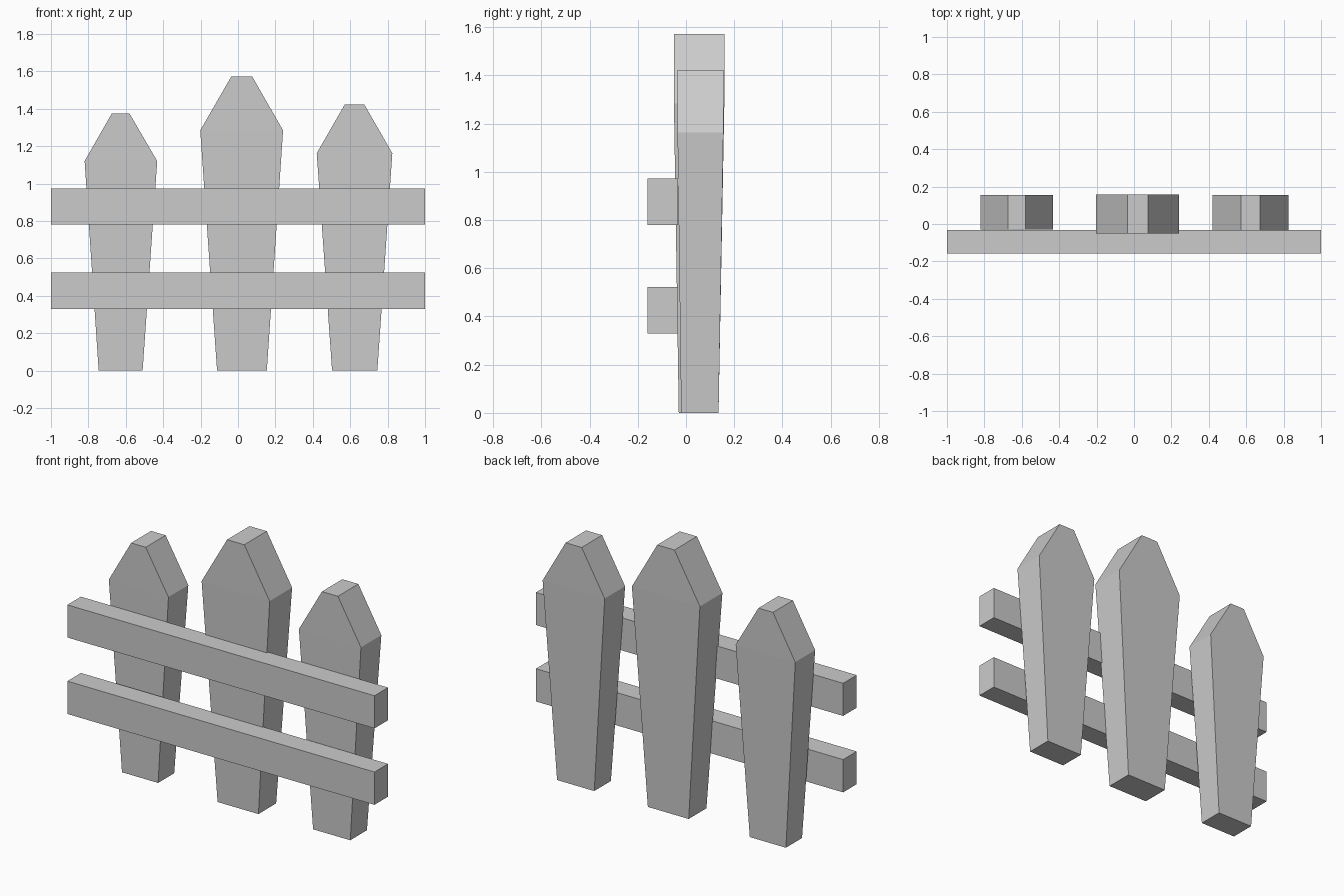
import bpy, bmesh

if "Cube" in bpy.data.objects:
    bpy.data.objects.remove(bpy.data.objects["Cube"])


def loft(name, sections):
    """Closed solid from stacked rectangles (x0, x1, y0, y1, z)."""
    bm = bmesh.new()
    rings = [[bm.verts.new(p) for p in ((x0, y0, z), (x1, y0, z), (x1, y1, z), (x0, y1, z))]
             for x0, x1, y0, y1, z in sections]
    for a, b in zip(rings, rings[1:]):
        for i in range(4):
            j = (i + 1) % 4
            bm.faces.new((a[i], a[j], b[j], b[i]))
    bm.faces.new(rings[0][::-1])
    bm.faces.new(rings[-1])
    mesh = bpy.data.meshes.new(name)
    bm.to_mesh(mesh)
    bm.free()
    obj = bpy.data.objects.new(name, mesh)
    bpy.context.collection.objects.link(obj)
    return obj


# Pickets: tapered toward the ground, with sloped shoulders and a flat tip
loft("left_picket", [(-0.745, -0.51, -0.015, 0.135, 0),
                     (-0.82, -0.432, -0.03, 0.155, 1.12),
                     (-0.675, -0.58, -0.03, 0.155, 1.374)])
loft("middle_picket", [(-0.112, 0.154, -0.03, 0.135, 0),
                       (-0.202, 0.241, -0.05, 0.159, 1.284),
                       (-0.036, 0.076, -0.05, 0.159, 1.572)])
loft("right_picket", [(0.503, 0.745, -0.02, 0.135, 0),
                      (0.421, 0.825, -0.035, 0.155, 1.162),
                      (0.571, 0.675, -0.035, 0.155, 1.423)])

# Horizontal rails across the front
for name, z0, z1 in (("lower_rail", 0.33, 0.523), ("upper_rail", 0.78, 0.972)):
    loft(name, [(-1, 1, -0.159, -0.033, z0), (-1, 1, -0.159, -0.033, z1)])
